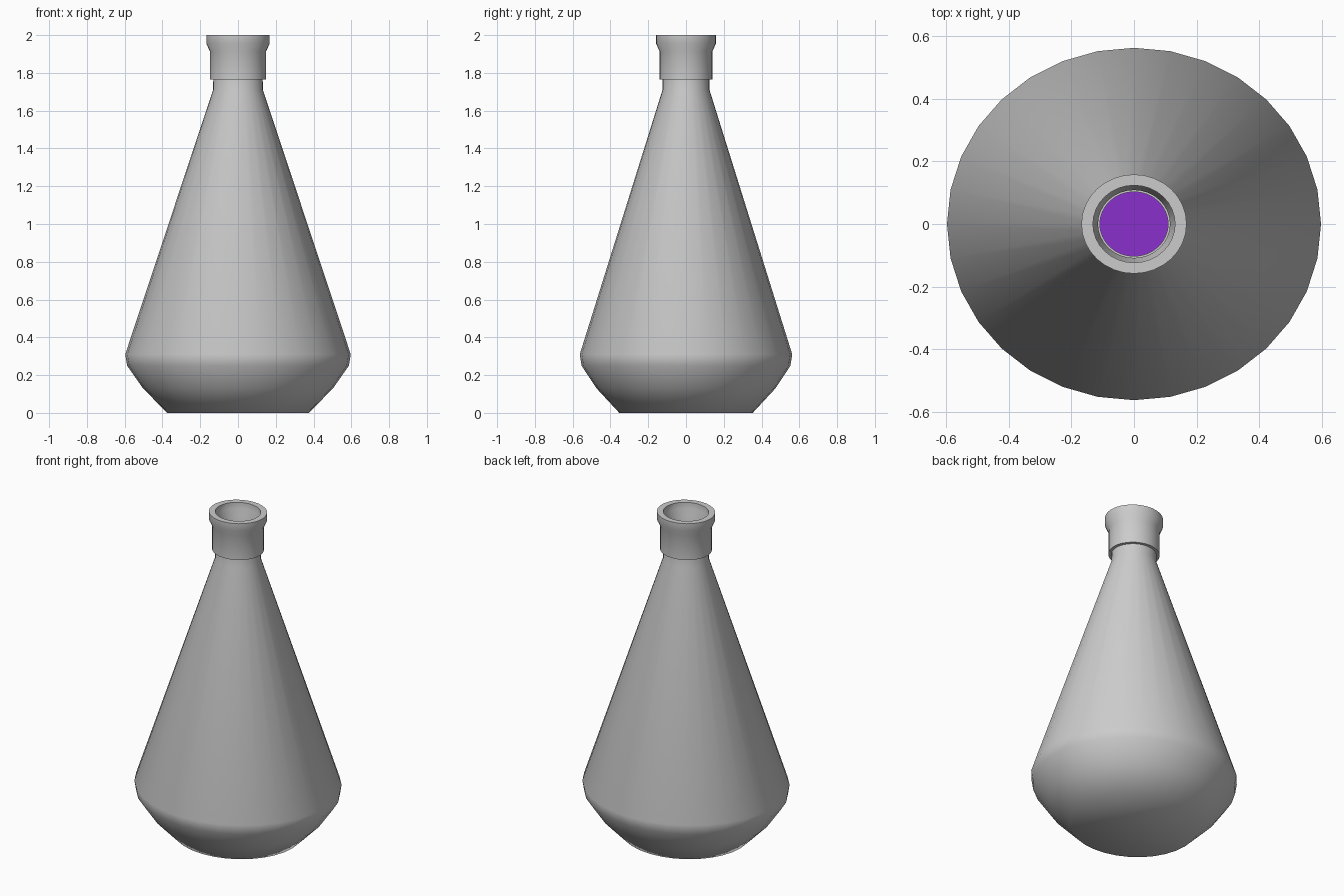
import bpy, bmesh, math

if "Cube" in bpy.data.objects:
    bpy.data.objects.remove(bpy.data.objects["Cube"])

SIDES = 32
Y_SQUASH = 0.942  # the flask is slightly oval


def lathe(name, profile, smooth_angle, closed=False):
    """Revolve (radius, z) points; open ends of a zero-radius profile meet in a cap."""
    bm = bmesh.new()
    rings = []
    for r, z in profile:
        rings.append([bm.verts.new((r * math.cos(2 * math.pi * i / SIDES),
                                    r * math.sin(2 * math.pi * i / SIDES) * Y_SQUASH, z))
                      for i in range(SIDES)])
    pairs = list(zip(rings, rings[1:]))
    if closed:
        pairs.append((rings[-1], rings[0]))
    else:
        bm.faces.new(rings[0])
        bm.faces.new(rings[-1])
    for a, b in pairs:
        for i in range(SIDES):
            j = (i + 1) % SIDES
            bm.faces.new((a[i], a[j], b[j], b[i]))
    bmesh.ops.recalc_face_normals(bm, faces=bm.faces)
    mesh = bpy.data.meshes.new(name)
    bm.to_mesh(mesh)
    bm.free()
    obj = bpy.data.objects.new(name, mesh)
    bpy.context.collection.objects.link(obj)
    bpy.ops.object.select_all(action='DESELECT')
    obj.select_set(True)
    bpy.context.view_layer.objects.active = obj
    bpy.ops.object.shade_smooth_by_angle(angle=math.radians(smooth_angle))
    return obj


# Hollow flask body: outside up to the neck, then back down the inside
lathe("flask_body", [
    (0.375, 0.0), (0.503, 0.13), (0.587, 0.25), (0.597, 0.31),
    (0.132, 1.71), (0.130, 1.80),
    (0.109, 1.80), (0.111, 1.70), (0.575, 0.31), (0.567, 0.26),
    (0.487, 0.145), (0.366, 0.02)], 60)

# Neck collar with flared lip
lathe("neck_collar", [
    (0.149, 1.765), (0.149, 1.915), (0.168, 1.955), (0.168, 2.0),
    (0.131, 2.0), (0.131, 1.96), (0.115, 1.92), (0.115, 1.765)],
    40, closed=True)

# Purple liquid inside
liquid = lathe("liquid", [
    (0.362, 0.025), (0.483, 0.148), (0.563, 0.262), (0.571, 0.31),
    (0.374, 0.90)], 50)
mat = bpy.data.materials.new("purple_liquid")
mat.diffuse_color = (0.25, 0.03, 0.60, 1.0)
mat.use_nodes = True
mat.node_tree.nodes["Principled BSDF"].inputs["Base Color"].default_value = mat.diffuse_color
liquid.data.materials.append(mat)
